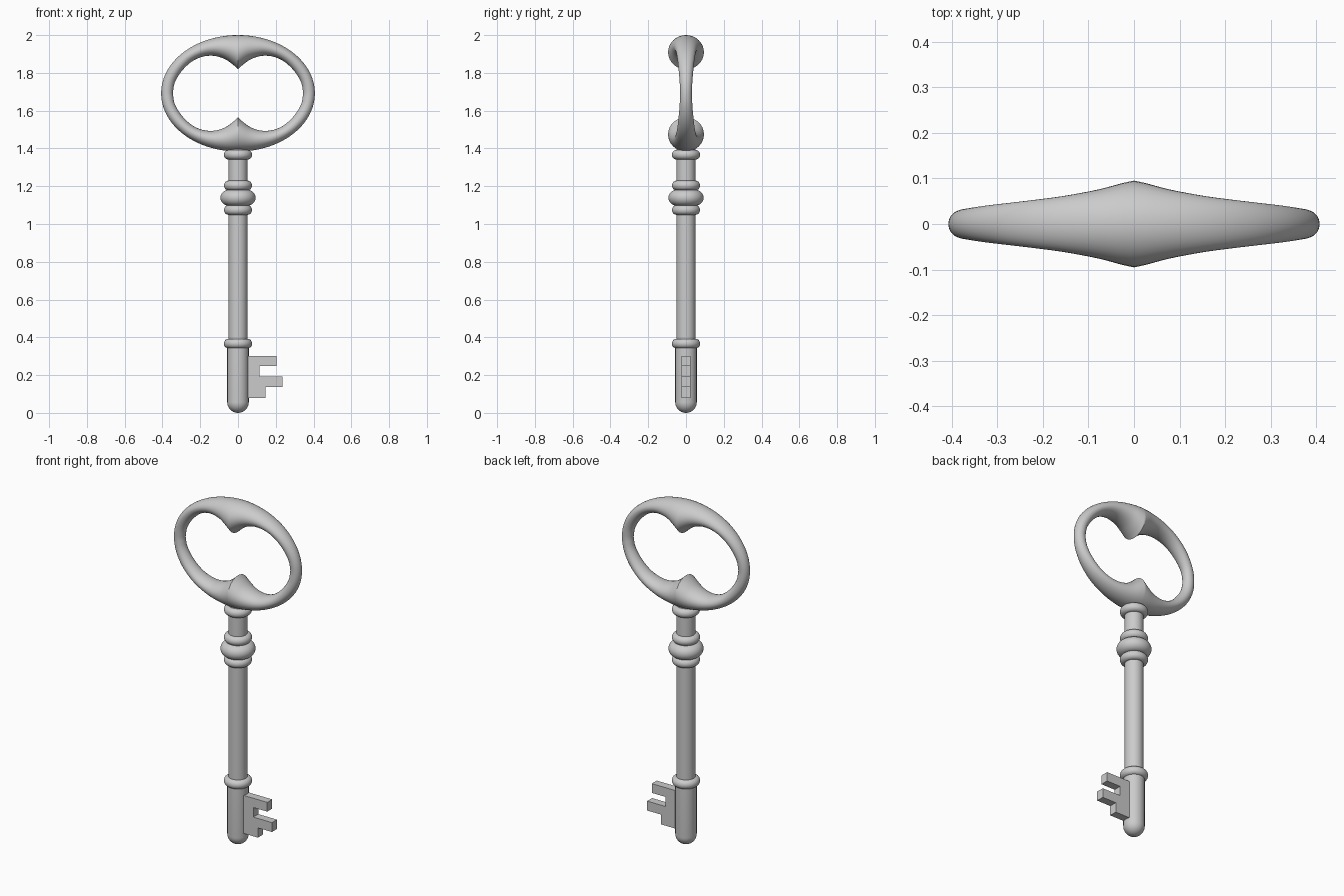
import bpy, bmesh
from math import sin, cos, pi, radians
from mathutils import Vector

if "Cube" in bpy.data.objects:
    bpy.data.objects.remove(bpy.data.objects["Cube"])


def make_object(name, bm, location=(0, 0, 0)):
    bmesh.ops.recalc_face_normals(bm, faces=bm.faces)
    mesh = bpy.data.meshes.new(name)
    bm.to_mesh(mesh)
    bm.free()
    ob = bpy.data.objects.new(name, mesh)
    ob.location = location
    bpy.context.collection.objects.link(ob)
    bpy.ops.object.select_all(action='DESELECT')
    ob.select_set(True)
    bpy.context.view_layer.objects.active = ob
    return ob


def smooth(angle=40):
    bpy.ops.object.shade_smooth_by_angle(angle=radians(angle))


def lathe(name, profile, segments=48):
    """Spin a list of (radius, z) points around the z axis."""
    bm = bmesh.new()
    verts = [bm.verts.new((r, 0, z)) for r, z in profile]
    edges = [bm.edges.new(pair) for pair in zip(verts, verts[1:])]
    bmesh.ops.spin(bm, geom=verts + edges, cent=(0, 0, 0), axis=(0, 0, 1),
                   angle=2 * pi, steps=segments, use_merge=True)
    bmesh.ops.remove_doubles(bm, verts=bm.verts, dist=1e-5)
    make_object(name, bm)
    smooth()


def collar(name, z, bulge, half_height, core=0.05):
    arc = [-pi / 2 + pi * i / 14 for i in range(15)]
    lathe(name, [(0, z - half_height)]
          + [(core + bulge * cos(a), z + half_height * sin(a)) for a in arc]
          + [(0, z + half_height)])


def catmull(p0, p1, p2, p3, t):
    return 0.5 * (2 * p1 + (p2 - p0) * t + (2 * p0 - 5 * p1 + 4 * p2 - p3) * t * t
                  + (3 * p1 - p0 - 3 * p2 + p3) * t ** 3)


# Bow: quarter of a loop; keys are outer angle, inner x, inner z, half depth
keys = [Vector(k) for k in (
    (90, 0, .127, .095), (85, .02, .146, .089), (78, .06, .176, .077),
    (70, .105, .194, .067), (62, .15, .199, .059), (52, .20, .190, .052),
    (42, .25, .164, .046), (30, .30, .115, .040), (15, .335, .056, .034),
    (0, .345, 0, .031))]
padded = [2 * keys[0] - keys[1]] + keys + [2 * keys[-1] - keys[-2]]
stations = [catmull(*padded[i:i + 4], s / 4)
            for i in range(len(keys) - 1) for s in range(4)] + [keys[-1]]
bm = bmesh.new()
rings = []
SIDES = 32
for angle, ix, iz, depth in stations:
    a = radians(angle)
    outer = Vector((.407 * cos(a), 0, .308 * sin(a)))
    inner = Vector((ix, 0, iz))
    mid, half = (outer + inner) / 2, (outer - inner) / 2
    rings.append([bm.verts.new(mid + half * cos(2 * pi * j / SIDES)
                               + Vector((0, depth * sin(2 * pi * j / SIDES), 0)))
                  for j in range(SIDES)])
for r0, r1 in zip(rings, rings[1:]):
    for j in range(SIDES):
        k = (j + 1) % SIDES
        bm.faces.new((r0[j], r0[k], r1[k], r1[j]))
bow = make_object("bow", bm, (0, 0, 1.692))
mirror = bow.modifiers.new("mirror", 'MIRROR')
mirror.use_axis = (True, False, True)
mirror.merge_threshold = 0.0005
bpy.ops.object.modifier_apply(modifier=mirror.name)
smooth()

# Shaft and round-ended barrel
lathe("shaft", [(0, .3), (.05, .3), (.05, 1.42), (0, 1.42)])
R = .057
dome = [(R * sin(pi / 2 * i / 10), R - R * cos(pi / 2 * i / 10)) for i in range(11)]
lathe("barrel", dome + [(R, .365), (0, .365)])

# Decorative collars
for name, z in (("barrel_collar", .367), ("lower_collar", 1.074),
                ("upper_collar", 1.204), ("bow_collar", 1.367)):
    collar(name, z, .0245, .0255)
collar("middle_knob", 1.139, .043, .042)

# Bit with two teeth
outline = [(.04, .08), (.145, .08), (.145, .137), (.235, .137), (.235, .192),
           (.115, .192), (.115, .248), (.205, .248), (.205, .302), (.04, .302)]
bm = bmesh.new()
face = bm.faces.new([bm.verts.new((x, -.023, z)) for x, z in outline])
out = bmesh.ops.extrude_face_region(bm, geom=[face], use_keep_orig=True)
bmesh.ops.translate(bm, vec=(0, .046, 0),
                    verts=[v for v in out["geom"] if isinstance(v, bmesh.types.BMVert)])
make_object("bit", bm)
